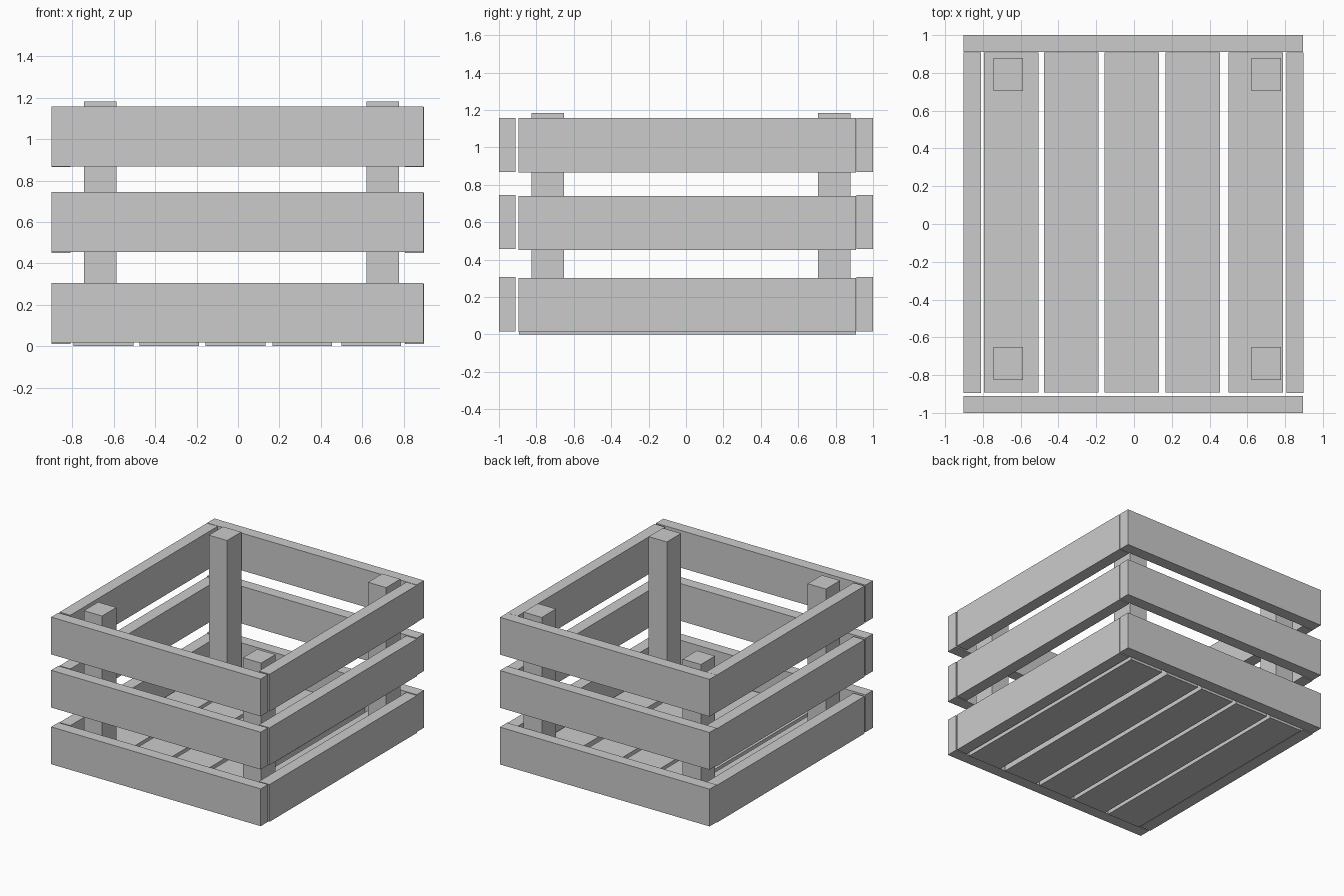
import bpy

if "Cube" in bpy.data.objects:
    bpy.data.objects.remove(bpy.data.objects["Cube"])


def box(name, x, y, z):
    """Add a box spanning the given (low, high) ranges."""
    centre = [(r[0] + r[1]) / 2 for r in (x, y, z)]
    bpy.ops.mesh.primitive_cube_add(size=1, location=centre)
    ob = bpy.context.object
    ob.name = name
    ob.scale = [r[1] - r[0] for r in (x, y, z)]
    bpy.ops.object.transform_apply(location=False, rotation=False, scale=True)
    return ob


# Floor planks, running front to back
for i, x0 in enumerate((-0.794, -0.476, -0.156, 0.167, 0.50)):
    box(f"floor_plank_{i + 1}", (x0, x0 + 0.288), (-0.892, 0.908), (0, 0.09))

# Front and back slats, three levels
for i, z0 in enumerate((0.017, 0.456, 0.868)):
    z = (z0, z0 + 0.289)
    box(f"front_slat_{i + 1}", (-0.902, 0.895), (-1.0, -0.911), z)
    box(f"back_slat_{i + 1}", (-0.902, 0.895), (0.911, 1.0), z)

# Left and right slats, three levels
for i, z0 in enumerate((0.012, 0.451, 0.867)):
    z = (z0, z0 + 0.289)
    box(f"left_slat_{i + 1}", (-0.902, -0.81), (-0.896, 0.908), z)
    box(f"right_slat_{i + 1}", (0.807, 0.898), (-0.896, 0.908), z)

# Corner posts standing on the floor
for side, x in (("left", (-0.743, -0.587)), ("right", (0.621, 0.777))):
    for end, y in (("front", (-0.826, -0.652)), ("back", (0.705, 0.879))):
        box(f"{end}_{side}_post", x, y, (0.09, 1.183))
